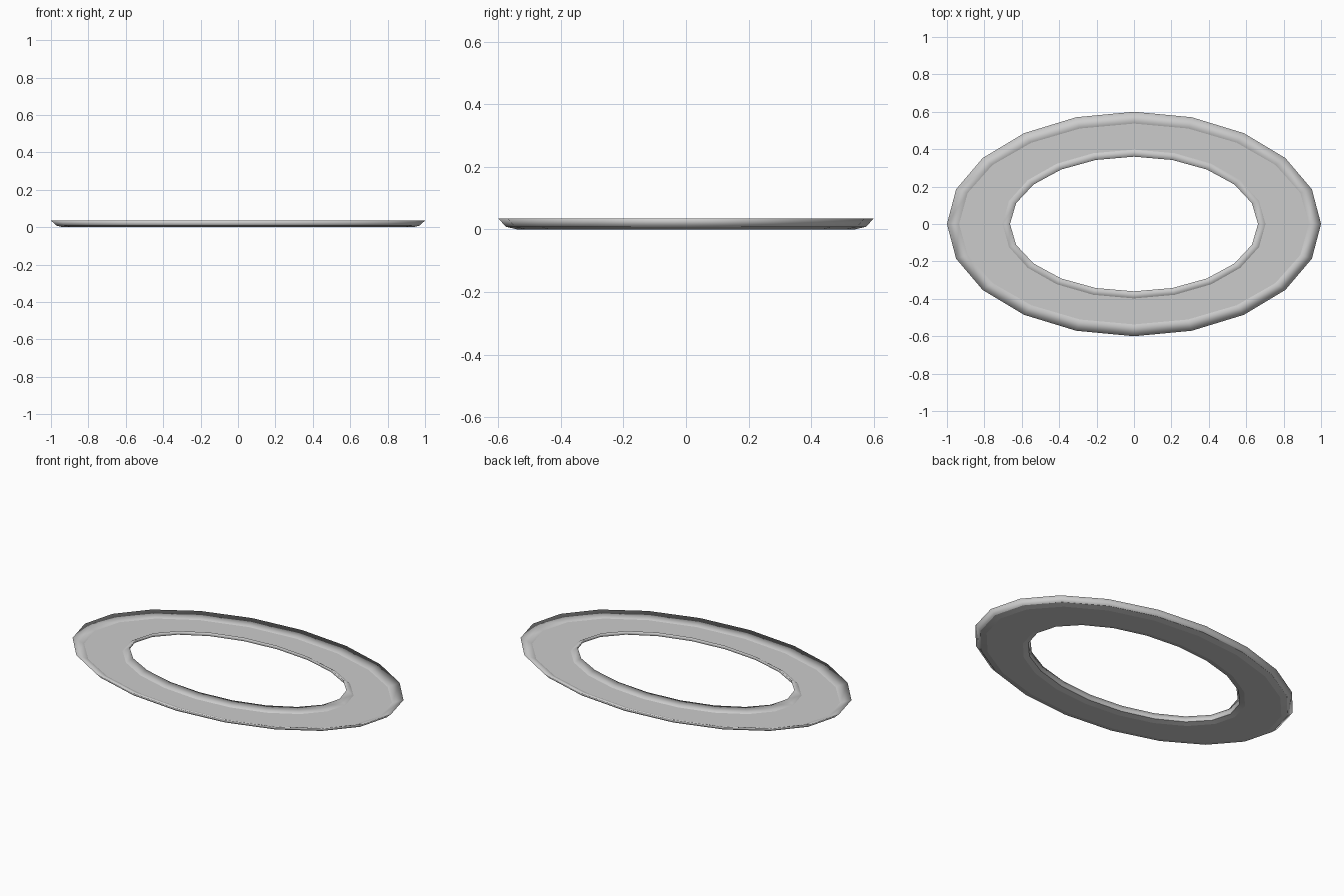
import bpy, bmesh
from math import cos, sin, pi

if "Cube" in bpy.data.objects:
    bpy.data.objects.remove(bpy.data.objects["Cube"])

SIDES = 20

# Cross-section of the ring: half-width in x, half-width in y, height, hard crease
PROFILE = [
    (0.935, 0.537, 0.010, True),    # tray floor, outer edge
    (1.000, 0.600, 0.035, False),   # outer rim ridge
    (0.970, 0.575, 0.008, True),    # foot of outer wall
    (0.935, 0.540, 0.000, True),    # underside, outer edge
    (0.705, 0.405, 0.000, True),    # underside, inner edge
    (0.675, 0.372, 0.008, True),    # foot of hole wall
    (0.663, 0.360, 0.035, False),   # inner rim ridge
    (0.703, 0.398, 0.010, True),    # tray floor, inner edge
]


def oval_loop(bm, a, b, z):
    return [bm.verts.new((a * cos(2 * pi * i / SIDES), b * sin(2 * pi * i / SIDES), z))
            for i in range(SIDES)]


# Oval tray ring: connect each loop to the next and close the section
bm = bmesh.new()
loops = [oval_loop(bm, a, b, z) for a, b, z, _ in PROFILE]
for k, loop in enumerate(loops):
    nxt = loops[(k + 1) % len(loops)]
    for i in range(SIDES):
        j = (i + 1) % SIDES
        face = bm.faces.new((loop[i], loop[j], nxt[j], nxt[i]))
        face.smooth = True
bmesh.ops.recalc_face_normals(bm, faces=bm.faces)

# Hard creases where the rims meet the floor and underside
for loop, (_, _, _, hard) in zip(loops, PROFILE):
    for i in range(SIDES):
        edge = bm.edges.get((loop[i], loop[(i + 1) % SIDES]))
        edge.smooth = not hard

mesh = bpy.data.meshes.new("oval_tray_ring")
bm.to_mesh(mesh)
bm.free()
bpy.context.collection.objects.link(bpy.data.objects.new("oval_tray_ring", mesh))
